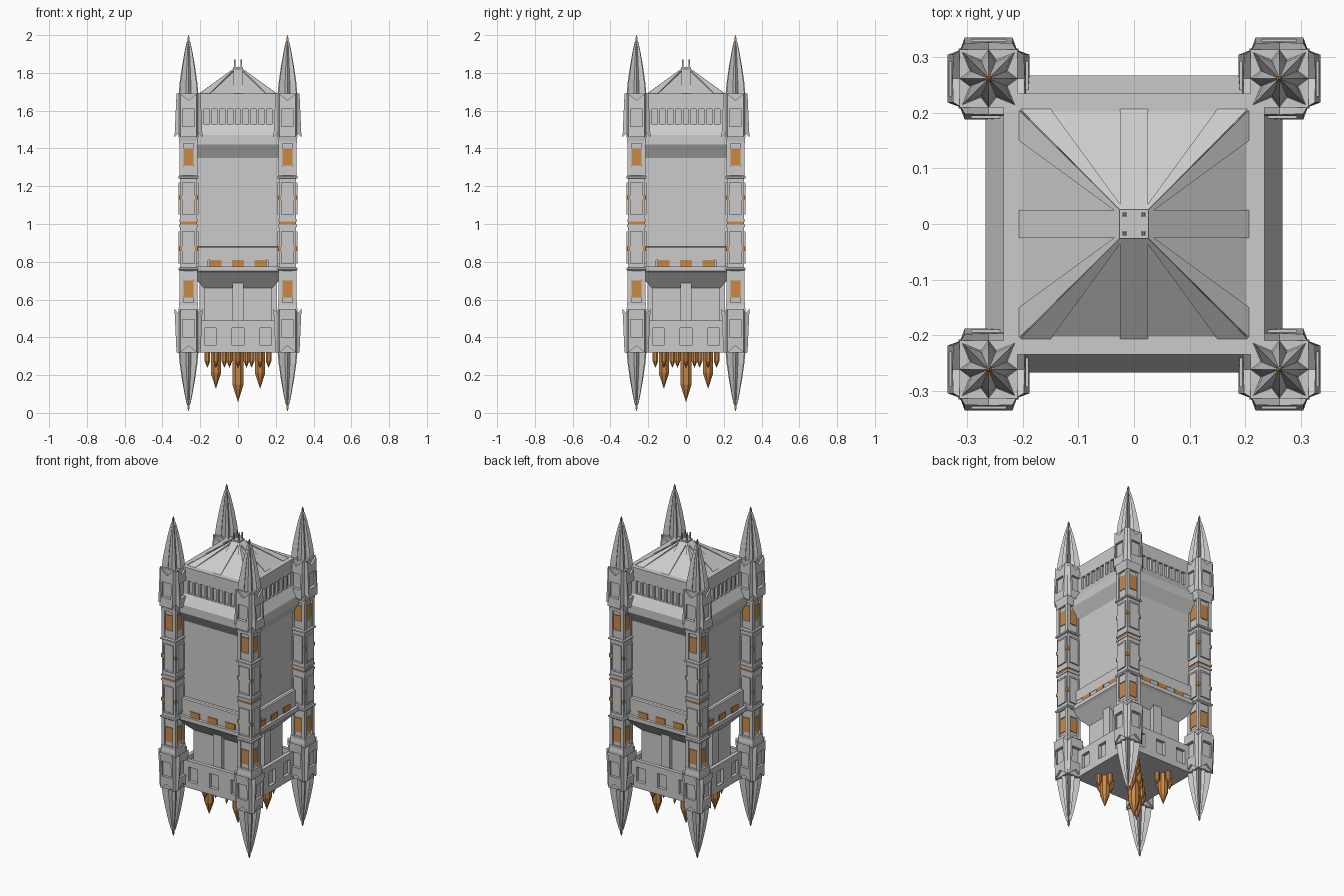
import bpy, bmesh, math
from mathutils import Matrix, Vector

cube = bpy.data.objects.get("Cube")
if cube:
    bpy.data.objects.remove(cube, do_unlink=True)


def material(name, rgb):
    mat = bpy.data.materials.new(name)
    mat.use_nodes = True
    mat.diffuse_color = (*rgb, 1)
    mat.node_tree.nodes["Principled BSDF"].inputs["Base Color"].default_value = (*rgb, 1)
    return mat


STONE, COPPER = 0, 1
MATS = [material("pale_grey_stone", (0.6, 0.6, 0.6)),
        material("copper_orange", (0.6, 0.25, 0.06))]
MID = 1.005      # height about which the corner towers are mirrored
TOWER = 0.262    # corner tower centre
TURNS = [Matrix.Rotation(k * math.pi / 2, 4, 'Z') for k in range(4)]


def loft(bm, rings, mat=STONE, turn=Matrix()):
    """Skin a stack of equal-length rings and cap both ends."""
    rows = [[bm.verts.new(turn @ Vector(p)) for p in ring] for ring in rings]
    n = len(rows[0])
    faces = [bm.faces.new(rows[0]), bm.faces.new(rows[-1])]
    for a, b in zip(rows, rows[1:]):
        for i in range(n):
            j = (i + 1) % n
            faces.append(bm.faces.new((a[i], a[j], b[j], b[i])))
    for f in faces:
        f.material_index = mat
    bmesh.ops.recalc_face_normals(bm, faces=faces)


def square(h, z):
    return [(-h, -h, z), (h, -h, z), (h, h, z), (-h, h, z)]


def stack(bm, profile, mat=STONE):
    loft(bm, [square(h, z) for h, z in profile], mat)


def box(bm, x0, x1, y0, y1, z0, z1, mat=STONE, turn=Matrix()):
    loft(bm, [[(x0, y0, z), (x1, y0, z), (x1, y1, z), (x0, y1, z)] for z in (z0, z1)], mat, turn)


def finish(name, bm, mirrored=False, centre=(0, 0, 0)):
    mesh = bpy.data.meshes.new(name)
    bm.to_mesh(mesh)
    bm.free()
    obj = bpy.data.objects.new(name, mesh)
    bpy.context.collection.objects.link(obj)
    for m in MATS:
        mesh.materials.append(m)
    if mirrored:
        # Shift geometry so the mirror runs about the whole model's middle
        mesh.transform(Matrix.Translation(centre))
        obj.location.z = MID
        mod = obj.modifiers.new("mirror", 'MIRROR')
        mod.use_axis = (True, True, True)
        mod.use_mirror_merge = False
    return obj


def tower(name, bm):
    finish(name, bm, True, (TOWER, TOWER, -MID))


def pierced_wall(bm, openings, width, half, z0, z1, low, high, inner, outer):
    """Four walls with a row of rectangular openings."""
    for turn in TURNS:
        box(bm, -half, half, -outer, -inner, z0, low, turn=turn)
        box(bm, -half, half, -outer, -inner, high, z1, turn=turn)
        edges = [-half]
        for x in openings:
            edges += [x - width / 2, x + width / 2]
        edges.append(half)
        for a, b in zip(edges[::2], edges[1::2]):
            box(bm, a, b, -outer, -inner, low, high, turn=turn)


# Main shaft with its flared upper moulding
bm = bmesh.new()
stack(bm, [(0.225, 0.77), (0.225, 1.35), (0.268, 1.42), (0.268, 1.47), (0.235, 1.525), (0.22, 1.525), (0.22, 1.68)])
finish("main_shaft", bm)

# Upper arcade
bm = bmesh.new()
pierced_wall(bm, [(i - 4) * 0.0415 for i in range(9)], 0.028, 0.235,
             1.52, 1.69, 1.53, 1.61, 0.215, 0.235)
finish("upper_arcade", bm)

# Roof with raised ribs at centres and corners
bm = bmesh.new()
stack(bm, [(0.23, 1.675), (0.23, 1.69), (0.203, 1.69), (0.02, 1.815)])
stack(bm, [(0.026, 1.80), (0.026, 1.83)])
for turn in TURNS:
    for base, top in (((-0.025, 0.025), (-0.024, 0.024)),
                      ((0.15, 0.205), (0.017, 0.025)),
                      ((-0.205, -0.15), (-0.025, -0.017))):
        ring = [(base[0], -0.207, 1.69), (base[1], -0.207, 1.69),
                (top[1], -0.025, 1.822), (top[0], -0.025, 1.822)]
        under = [(x * 0.97, y * 0.95, z - 0.012) for x, y, z in ring]
        loft(bm, [ring, under], turn=turn)
finish("roof", bm)

# Crown prongs
bm = bmesh.new()
for turn in TURNS:
    box(bm, 0.013, 0.021, 0.013, 0.021, 1.82, 1.855, STONE, turn)
    box(bm, 0.014, 0.020, 0.014, 0.020, 1.855, 1.87, COPPER, turn)
finish("crown_prongs", bm)

# Lower gallery: parapet, copper frieze, slab and sloped corbel
bm = bmesh.new()
stack(bm, [(0.25, 0.81), (0.25, 0.875), (0.243, 0.88)])
stack(bm, [(0.18, 0.66), (0.255, 0.74), (0.268, 0.75), (0.268, 0.775), (0.24, 0.775)])
stack(bm, [(0.238, 0.77), (0.238, 0.815)])
for turn in TURNS:
    for x in (-0.12, 0, 0.12):
        box(bm, x - 0.032, x + 0.032, -0.254, -0.23, 0.775, 0.81, COPPER, turn)
    for x in (-0.185, -0.06, 0.06, 0.185):
        box(bm, x - 0.027, x + 0.027, -0.248, -0.23, 0.772, 0.812, STONE, turn)
finish("lower_gallery", bm)

# Recessed lower core with centre pilasters
bm = bmesh.new()
stack(bm, [(0.18, 0.40), (0.18, 0.67)])
for turn in TURNS:
    box(bm, -0.03, 0.03, -0.205, -0.17, 0.40, 0.69, turn=turn)
finish("lower_core", bm)

# Base with windows
bm = bmesh.new()
stack(bm, [(0.215, 0.32), (0.215, 0.46)])
pierced_wall(bm, (-0.147, 0, 0.147), 0.063, 0.235, 0.32, 0.49, 0.36, 0.45, 0.212, 0.235)
finish("base_walls", bm)

# Hanging copper spikes
bm = bmesh.new()


def spike(x, y, r, shoulder, tip):
    def ring(rad, z):
        return [(x + rad * math.cos(math.pi * (i + 0.5) / 4),
                 y + rad * math.sin(math.pi * (i + 0.5) / 4), z) for i in range(8)]
    loft(bm, [ring(r, 0.325), ring(r, shoulder), ring(0.001, tip)], COPPER)


clusters = [(0, 0, 0.032, 0.15, 0.06)]
clusters += [(sx * 0.117, sy * 0.117, 0.029, 0.21, 0.13) for sx in (-1, 1) for sy in (-1, 1)]
for x, y, r, shoulder, tip in clusters:
    spike(x, y, r, shoulder, tip)
    for dx, dy in ((1, 0), (-1, 0), (0, 1), (0, -1)):
        spike(x + dx * 0.045, y + dy * 0.045, 0.016, 0.275, 0.24)
finish("hanging_spikes", bm)

# Tower spires: fluted star section tapering to a copper needle
star = []
for i in range(16):
    a = i * math.pi / 8
    r = 0.037 if i % 2 else (0.053 if i % 4 == 0 else 0.068)
    star.append((r * math.cos(a), r * math.sin(a)))
bm = bmesh.new()
loft(bm, [[(x * s, y * s, z) for x, y in star]
          for s, z in ((1, 1.68), (0.88, 1.75), (0.66, 1.83), (0.4, 1.91), (0.2, 1.96), (0.1, 1.97))])
stack(bm, [(0.005, 1.96), (0.005, 1.985), (0.001, 2.0)], COPPER)
tower("tower_spires", bm)

# Tower heads: block with flared, notched window plates
bm = bmesh.new()
stack(bm, [(0.047, 1.43), (0.052, 1.46), (0.052, 1.69)])


def plate(outline, turn):
    def depth(z):
        return 0.074 - (z - 1.46) * 0.045
    outer = [(u, -depth(z), z) for u, z in outline]
    inner = [(u * 1.25, -0.045, z + (0.03 if z < 1.47 else 0)) for u, z in outline]
    loft(bm, [outer, inner], turn=turn)


for turn in TURNS:
    plate([(-0.043, 1.46), (0.043, 1.46), (0.043, 1.515), (-0.043, 1.515)], turn)
    plate([(-0.043, 1.61), (0.043, 1.61), (0.043, 1.69), (0, 1.655), (-0.043, 1.69)], turn)
    for s in (-1, 1):
        plate([(s * 0.043, 1.515), (s * 0.031, 1.515), (s * 0.031, 1.61), (s * 0.043, 1.61)], turn)
tower("tower_heads", bm)

# Tower lanterns: copper core between corner posts
bm = bmesh.new()
stack(bm, [(0.037, 1.25), (0.037, 1.31)])
stack(bm, [(0.041, 1.31), (0.041, 1.40)], COPPER)
stack(bm, [(0.037, 1.40), (0.037, 1.44)])
stack(bm, [(0.05, 1.425), (0.05, 1.44)])
for turn in TURNS:
    box(bm, 0.027, 0.048, 0.027, 0.048, 1.25, 1.435, turn=turn)
    box(bm, -0.027, 0.027, -0.043, -0.03, 1.26, 1.305, turn=turn)
tower("tower_lanterns", bm)

# Tower shafts: blocks with framed panels, copper bands and middle ring
bm = bmesh.new()
stack(bm, [(0.046, 1.02), (0.046, 1.24), (0.054, 1.243), (0.054, 1.252), (0.047, 1.258)])
stack(bm, [(0.05, 1.13), (0.05, 1.152)], COPPER)
stack(bm, [(0.045, MID), (0.045, 1.012)], COPPER)
stack(bm, [(0.05, 1.012), (0.05, 1.025)])
for turn in TURNS:
    for s in (-1, 1):
        box(bm, s * 0.027, s * 0.034, -0.054, -0.04, 1.05, 1.22, turn=turn)
    for z in (1.05, 1.21):
        box(bm, -0.034, 0.034, -0.054, -0.04, z, z + 0.01, turn=turn)
    box(bm, -0.027, 0.027, -0.0515, -0.04, 1.06, 1.21, turn=turn)
tower("tower_shafts", bm)
